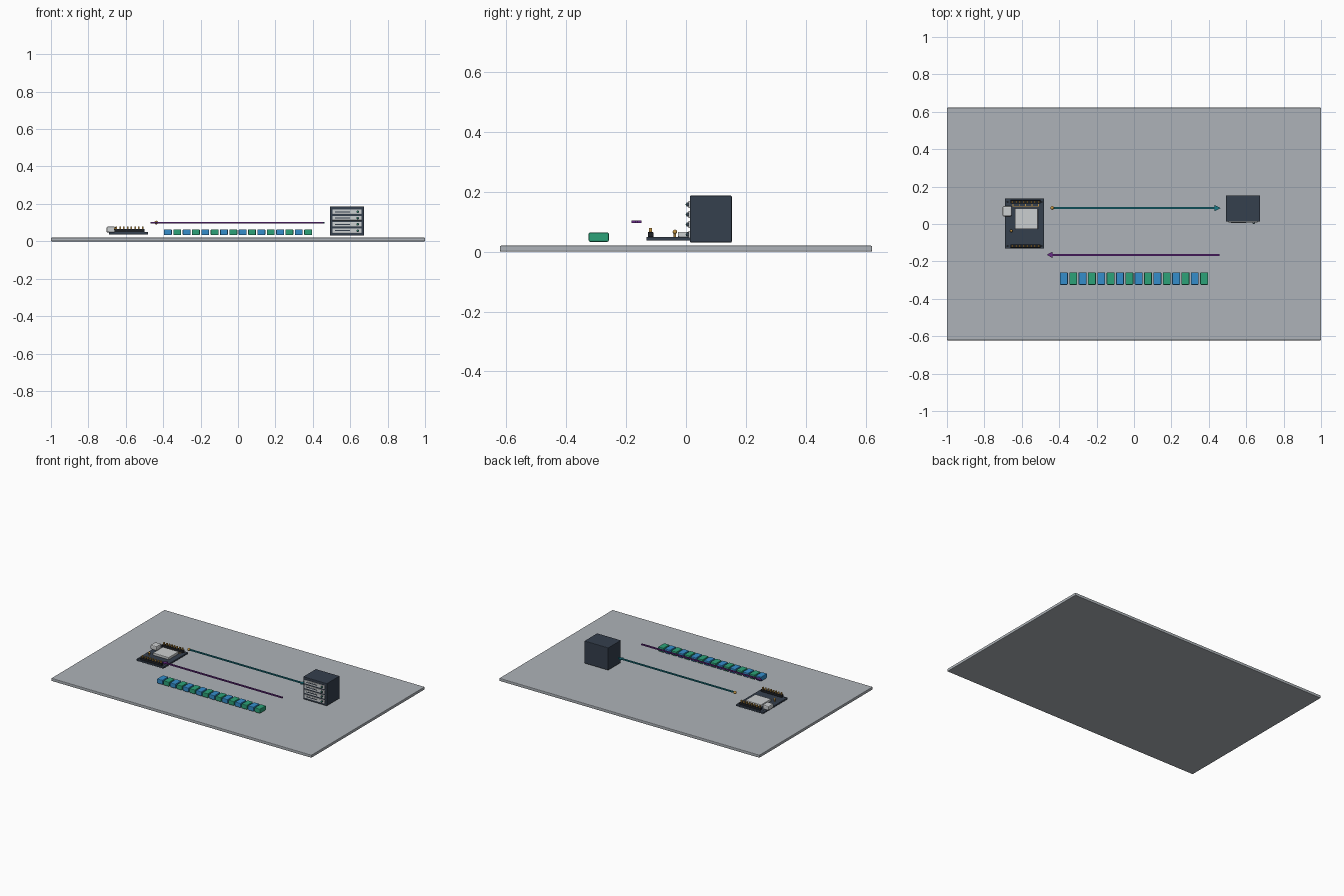
import bpy, bmesh, math

if "Cube" in bpy.data.objects:
    bpy.data.objects.remove(bpy.data.objects["Cube"])


def material(name, rgb):
    m = bpy.data.materials.new(name)
    m.diffuse_color = (*rgb, 1)
    m.use_nodes = True
    m.node_tree.nodes["Principled BSDF"].inputs["Base Color"].default_value = m.diffuse_color
    return m


GREY = material("slab grey", (0.42, 0.45, 0.48))
NAVY = material("dark navy", (0.035, 0.05, 0.075))
BLACK = material("header black", (0.012, 0.014, 0.018))
SILVER = material("silver", (0.60, 0.62, 0.63))
GOLD = material("gold", (0.55, 0.30, 0.06))
BLUE = material("packet blue", (0.035, 0.27, 0.60))
GREEN = material("packet green", (0.025, 0.36, 0.19))
TEAL = material("arrow teal", (0.01, 0.19, 0.24))
PURPLE = material("arrow purple", (0.14, 0.025, 0.24))


def finish(name, bm, mat, bevel=0, smooth=False):
    bmesh.ops.recalc_face_normals(bm, faces=bm.faces)
    if bevel:
        bmesh.ops.bevel(bm, geom=bm.edges[:], offset=bevel, segments=2,
                        profile=0.5, affect='EDGES')
    for f in bm.faces:
        f.smooth = smooth
    me = bpy.data.meshes.new(name)
    bm.to_mesh(me)
    bm.free()
    me.materials.append(mat)
    ob = bpy.data.objects.new(name, me)
    bpy.context.collection.objects.link(ob)
    return ob


def box(name, x, y, z, mat, bevel=0):
    """Box from (min, max) ranges."""
    bm = bmesh.new()
    bmesh.ops.create_cube(bm, size=1)
    for v in bm.verts:
        v.co = [(r[0] + r[1]) / 2 + c * (r[1] - r[0])
                for r, c in zip((x, y, z), v.co)]
    return finish(name, bm, mat, bevel)


def ball(name, loc, r, mat):
    bm = bmesh.new()
    bmesh.ops.create_uvsphere(bm, u_segments=16, v_segments=10, radius=r)
    bmesh.ops.translate(bm, verts=bm.verts, vec=loc)
    return finish(name, bm, mat, smooth=True)


def cylinder(name, loc, r, depth, mat, axis='Z'):
    bm = bmesh.new()
    bmesh.ops.create_cone(bm, cap_ends=True, segments=16, radius1=r,
                          radius2=r, depth=depth)
    ob = finish(name, bm, mat)
    ob.location = loc
    if axis == 'Y':
        ob.rotation_euler.x = math.pi / 2
    return ob


def arrow(name, x0, x1, y, z, mat, half=0.004):
    """Flat arrow plate running along x, tip at x1."""
    neck = x1 - math.copysign(0.032, x1 - x0)
    outline = [(x0, -0.005), (neck, -0.005), (neck, -0.017), (x1, 0),
               (neck, 0.017), (neck, 0.005), (x0, 0.005)]
    bm = bmesh.new()
    face = bm.faces.new([bm.verts.new((px, y + py, z - half)) for px, py in outline])
    ext = bmesh.ops.extrude_face_region(bm, geom=[face])
    top = [v for v in ext["geom"] if isinstance(v, bmesh.types.BMVert)]
    bmesh.ops.translate(bm, verts=top, vec=(0, 0, 2 * half))
    return finish(name, bm, mat)


# Base slab
box("base_slab", (-1, 1), (-0.622, 0.622), (0, 0.02), GREY, 0.004)

# Circuit board, shield can, side connector and button
box("circuit_board", (-0.69, -0.48), (-0.132, 0.137), (0.037, 0.049), NAVY, 0.002)
box("shield_can", (-0.636, -0.514), (-0.027, 0.083), (0.049, 0.066), SILVER, 0.003)
box("side_connector", (-0.703, -0.654), (0.041, 0.096), (0.047, 0.078), SILVER, 0.007)
cylinder("button_stem", (-0.656, -0.037, 0.054), 0.004, 0.01, GOLD)
ball("button", (-0.656, -0.037, 0.066), 0.0075, GOLD)

# Pin headers along both ends, with corner mounting holes
for side, y in (("front", -0.118), ("back", 0.118)):
    box(side + "_header", (-0.66, -0.50), (y - 0.009, y + 0.009),
        (0.049, 0.065), BLACK, 0.001)
    for i in range(8):
        px = -0.65 + i * 0.02
        box(f"{side}_pin", (px - 0.004, px + 0.004), (y - 0.005, y + 0.005),
            (0.06, 0.079), GOLD)
    for hx in (-0.676, -0.494):
        cylinder(side + "_mounting_hole", (hx, y, 0.0495), 0.006, 0.002, BLACK)

# Gold antenna trace beside the back header
box("antenna_trace", (-0.65, -0.51), (0.093, 0.097), (0.048, 0.0505), GOLD)
for i in range(5):
    px = -0.65 + i * 0.034
    box("antenna_tooth", (px, px + 0.005), (0.093, 0.108), (0.048, 0.0505), GOLD)

# Server cabinet with four drive trays and their lights
box("server_cabinet", (0.491, 0.674), (0.013, 0.153), (0.031, 0.187), NAVY, 0.003)
for i in range(4):
    z = 0.057 + i * 0.0335
    box("drive_tray", (0.504, 0.661), (0.008, 0.02), (z - 0.012, z + 0.012), SILVER, 0.002)
    box("tray_slot", (0.518, 0.60), (0.0065, 0.012), (z - 0.0025, z + 0.0025), NAVY)
    cylinder("light_socket", (0.64, 0.006, z), 0.007, 0.008, NAVY, 'Y')
    ball("status_light", (0.64, 0.004, z), 0.005, GREEN)

# Flow arrows, one each way, with a gold starting bead
arrow("outgoing_arrow", -0.435, 0.463, 0.085, 0.10, TEAL)
ball("outgoing_bead", (-0.437, 0.086, 0.10), 0.010, GOLD)
arrow("return_arrow", 0.457, -0.467, -0.165, 0.10, PURPLE)

# Row of alternating data packets
for i in range(16):
    cx = -0.375 + i * 0.05
    box("data_packet", (cx - 0.021, cx + 0.021), (-0.325, -0.258),
        (0.033, 0.064), GREEN if i % 2 else BLUE, 0.004)
